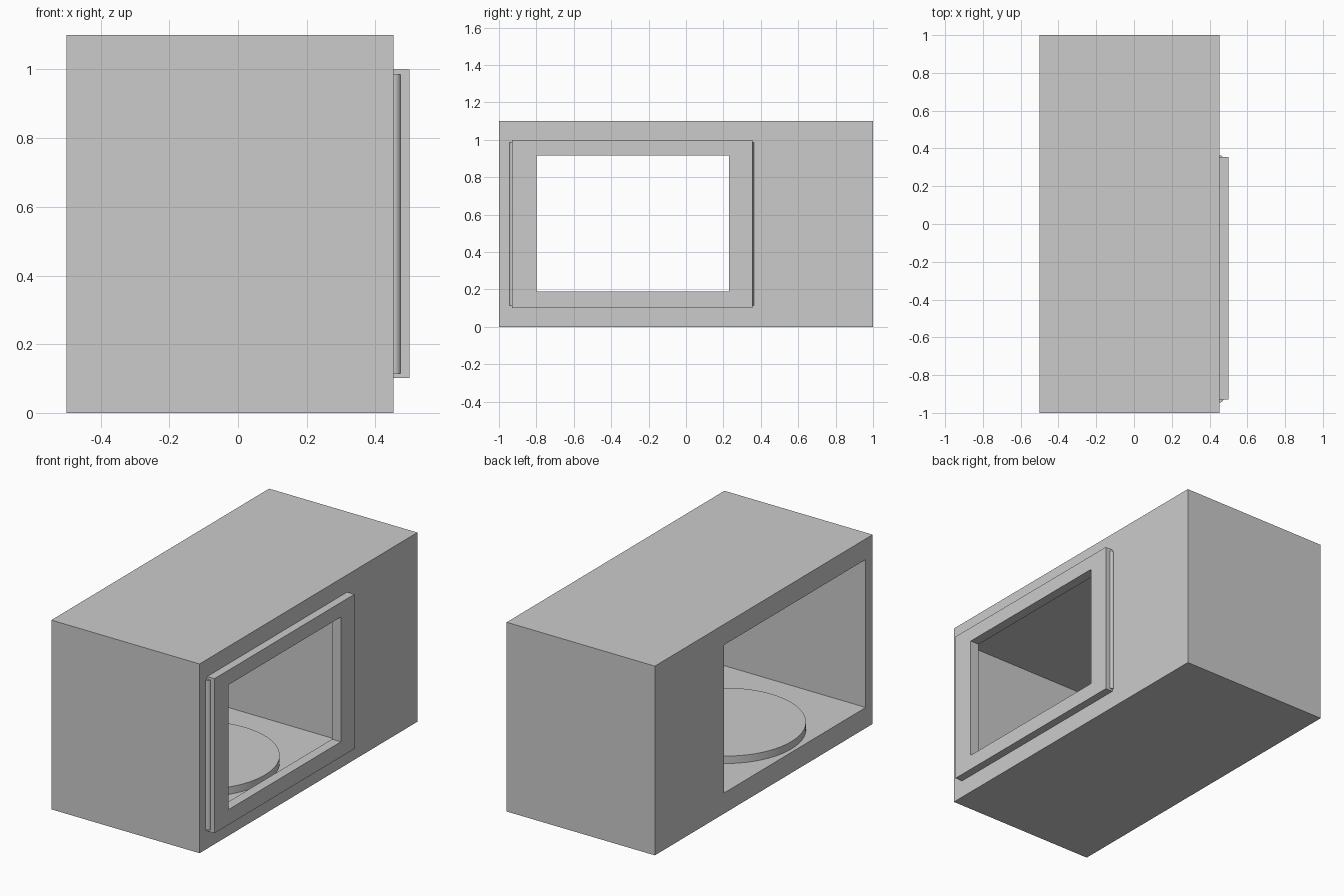
import bpy, bmesh

if "Cube" in bpy.data.objects:
    bpy.data.objects.remove(bpy.data.objects["Cube"])


def frame(name, x0, x1, outer, inner):
    """Rectangular ring in the YZ plane, extruded along x. Rects are (y0, y1, z0, z1)."""
    bm = bmesh.new()

    def ring(rect, x):
        y0, y1, z0, z1 = rect
        return [bm.verts.new((x, y, z)) for y, z in ((y0, z0), (y1, z0), (y1, z1), (y0, z1))]

    loops = [ring(outer, x0), ring(outer, x1), ring(inner, x1), ring(inner, x0)]
    for k in range(4):
        a, b = loops[k], loops[(k + 1) % 4]
        for i in range(4):
            j = (i + 1) % 4
            bm.faces.new((a[i], a[j], b[j], b[i]))
    bmesh.ops.recalc_face_normals(bm, faces=bm.faces)
    mesh = bpy.data.meshes.new(name)
    bm.to_mesh(mesh)
    bm.free()
    obj = bpy.data.objects.new(name, mesh)
    bpy.context.collection.objects.link(obj)
    return obj


def cylinder(name, radius, z0, z1, x, y, sides):
    bpy.ops.mesh.primitive_cylinder_add(vertices=sides, radius=radius, depth=z1 - z0,
                                        location=(x, y, (z0 + z1) / 2))
    obj = bpy.context.object
    obj.name = name
    bpy.ops.object.shade_smooth_by_angle()
    return obj


# Oven body with a cooking cavity running through to the open back
frame("oven_body", -0.5, 0.453, (-1, 1, 0, 1.1), (-0.936, 0.364, 0.12, 0.98))

# Door frame with window opening
frame("door_frame", 0.443, 0.5, (-0.93, 0.355, 0.102, 1.0), (-0.8, 0.23, 0.19, 0.915))

# Round upright rods along both door edges
for name, y in (("hinge_rod", -0.923), ("latch_rod", 0.342)):
    cylinder(name, 0.022, 0.115, 0.985, 0.453, y, 32)

# Turntable plate on the cavity floor
cylinder("turntable", 0.426, 0.12, 0.163, -0.05, -0.288, 64)
